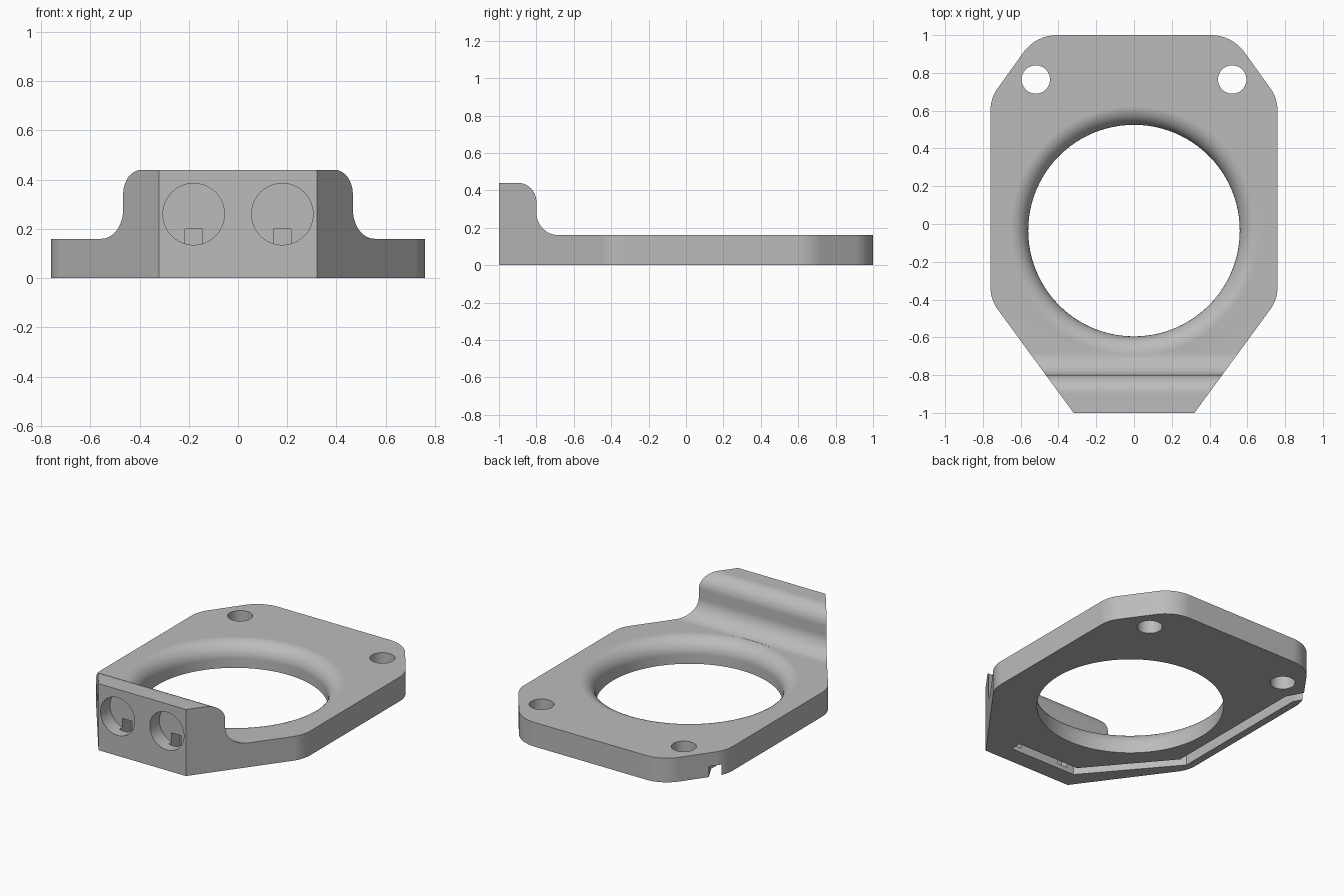
import bpy, bmesh, math
from mathutils import Vector, Matrix

if "Cube" in bpy.data.objects:
    bpy.data.objects.remove(bpy.data.objects["Cube"])

grey = bpy.data.materials.new("light grey plastic")
grey.use_nodes = True
colour = (0.5, 0.5, 0.5, 1)
grey.diffuse_color = colour
grey.node_tree.nodes["Principled BSDF"].inputs["Base Color"].default_value = colour


def arc(cx, cy, r, start, end, steps):
    """Points on an arc, angles in degrees."""
    angles = [math.radians(start + (end - start) * i / steps) for i in range(steps + 1)]
    return [(cx + r * math.cos(a), cy + r * math.sin(a)) for a in angles]


def round_corners(corners, steps=8):
    """Polygon from (x, y, radius) corners, each filleted."""
    points = []
    for i, (x, y, r) in enumerate(corners):
        p = Vector((x, y))
        if r == 0:
            points.append((x, y))
            continue
        a = (Vector(corners[i - 1][:2]) - p).normalized()
        b = (Vector(corners[(i + 1) % len(corners)][:2]) - p).normalized()
        half = a.angle(b) / 2
        centre = p + (a + b).normalized() * (r / math.sin(half))
        start = p + a * (r / math.tan(half)) - centre
        end = p + b * (r / math.tan(half)) - centre
        turn = start.angle_signed(end)
        for k in range(steps + 1):
            t = -turn * k / steps
            points.append(tuple(centre + Matrix.Rotation(t, 2) @ start))
    return points


def make_object(name, bm):
    bmesh.ops.recalc_face_normals(bm, faces=bm.faces)
    mesh = bpy.data.meshes.new(name)
    bm.to_mesh(mesh)
    bm.free()
    mesh.materials.append(grey)
    obj = bpy.data.objects.new(name, mesh)
    bpy.context.collection.objects.link(obj)
    return obj


def prism(name, points, depth):
    """Extrude a list of 3D points along a vector."""
    bm = bmesh.new()
    face = bm.faces.new([bm.verts.new(p) for p in points])
    new = bmesh.ops.extrude_face_region(bm, geom=[face])["geom"]
    verts = [v for v in new if isinstance(v, bmesh.types.BMVert)]
    bmesh.ops.translate(bm, verts=verts, vec=depth)
    return make_object(name, bm)


def box(name, x0, x1, y0, y1, z0, z1):
    return prism(name, [(x0, y0, z0), (x1, y0, z0), (x1, y1, z0), (x0, y1, z0)], (0, 0, z1 - z0))


def combine(target, cutter, operation="DIFFERENCE"):
    mod = target.modifiers.new(operation, "BOOLEAN")
    mod.operation = operation
    mod.solver = "EXACT"
    mod.object = cutter
    bpy.context.view_layer.objects.active = target
    bpy.ops.object.modifier_apply(modifier=mod.name)
    bpy.data.objects.remove(cutter)


# Plate outline, mirrored about the centre line
half = [(0.32, -1, 0), (0.76, -0.4, 0.2), (0.76, 0.665, 0.2), (0.52, 1, 0.22)]
outline = round_corners(half + [(-x, y, r) for x, y, r in reversed(half)])
body = prism("mounting_plate", [(x, y, 0) for x, y in outline], (0, 0, 0.44))

# Side profile: thin plate sweeping up to the front block
profile = [(-1.1, -0.1), (-1.1, 0.44)]
profile += arc(-0.9, 0.34, 0.1, 90, 0, 12)
profile += arc(-0.68, 0.28, 0.12, 180, 270, 12)
profile += [(1.1, 0.16), (1.1, -0.1)]
combine(body, prism("side_profile", [(-1, y, z) for y, z in profile], (2, 0, 0)), "INTERSECT")

# Large central opening with a rounded upper lip
lip = [(0, -0.1), (0.56, -0.1)] + arc(0.66, 0.06, 0.1, 180, 90, 10) + [(0.66, 0.17), (0, 0.17)]
bm = bmesh.new()
ring = [bm.verts.new((r, 0, z)) for r, z in lip]
edges = [bm.edges.new(pair) for pair in zip(ring, ring[1:])]
bmesh.ops.spin(bm, geom=ring + edges, cent=(0, 0, 0), axis=(0, 0, 1), angle=math.tau, steps=96)
bmesh.ops.remove_doubles(bm, verts=bm.verts, dist=0.0001)
bmesh.ops.translate(bm, verts=bm.verts, vec=(0, -0.035, 0))
combine(body, make_object("opening_cutter", bm))

# Screw holes, front sensor pockets and the wire shafts behind them
for side in (-1, 1):
    hole = arc(0.52 * side, 0.765, 0.075, 0, 360, 40)[:-1]
    combine(body, prism("screw_cutter", [(x, y, -0.1) for x, y in hole], (0, 0, 0.5)))
    pocket = arc(0.18 * side, 0.26, 0.125, 0, 360, 48)[:-1]
    combine(body, prism("pocket_cutter", [(x, -1.1, z) for x, z in pocket], (0, 0.2, 0)))
    x = 0.18 * side
    combine(body, box("shaft_cutter", x - 0.035, x + 0.035, -0.93, -0.81, 0.03, 0.2))

# Wire channel underneath: cross slot, then along the edge to a rear exit
path = [Vector(p) for p in ((0.215, -0.845), (-0.25, -0.845), (-0.675, -0.345),
                            (-0.675, 0.64), (-0.75, 0.78))]
left, right = [], []
for i, p in enumerate(path):
    before = (p - path[i - 1]).normalized() if i else (path[1] - p).normalized()
    after = (path[i + 1] - p).normalized() if i + 1 < len(path) else before
    side = (before + after).normalized().orthogonal()
    offset = side * (0.036 / max(0.5, side.dot(before.orthogonal())))
    left.append(p + offset)
    right.append(p - offset)
channel = [(p.x, p.y, -0.1) for p in left + right[::-1]]
combine(body, prism("channel_cutter", channel, (0, 0, 0.17)))

# Smooth rounded surfaces, keep real edges sharp
bpy.ops.object.select_all(action="DESELECT")
body.select_set(True)
bpy.context.view_layer.objects.active = body
bpy.ops.object.shade_smooth_by_angle(angle=math.radians(30))
normals = body.modifiers.new("weighted_normals", "WEIGHTED_NORMAL")
normals.keep_sharp = True
